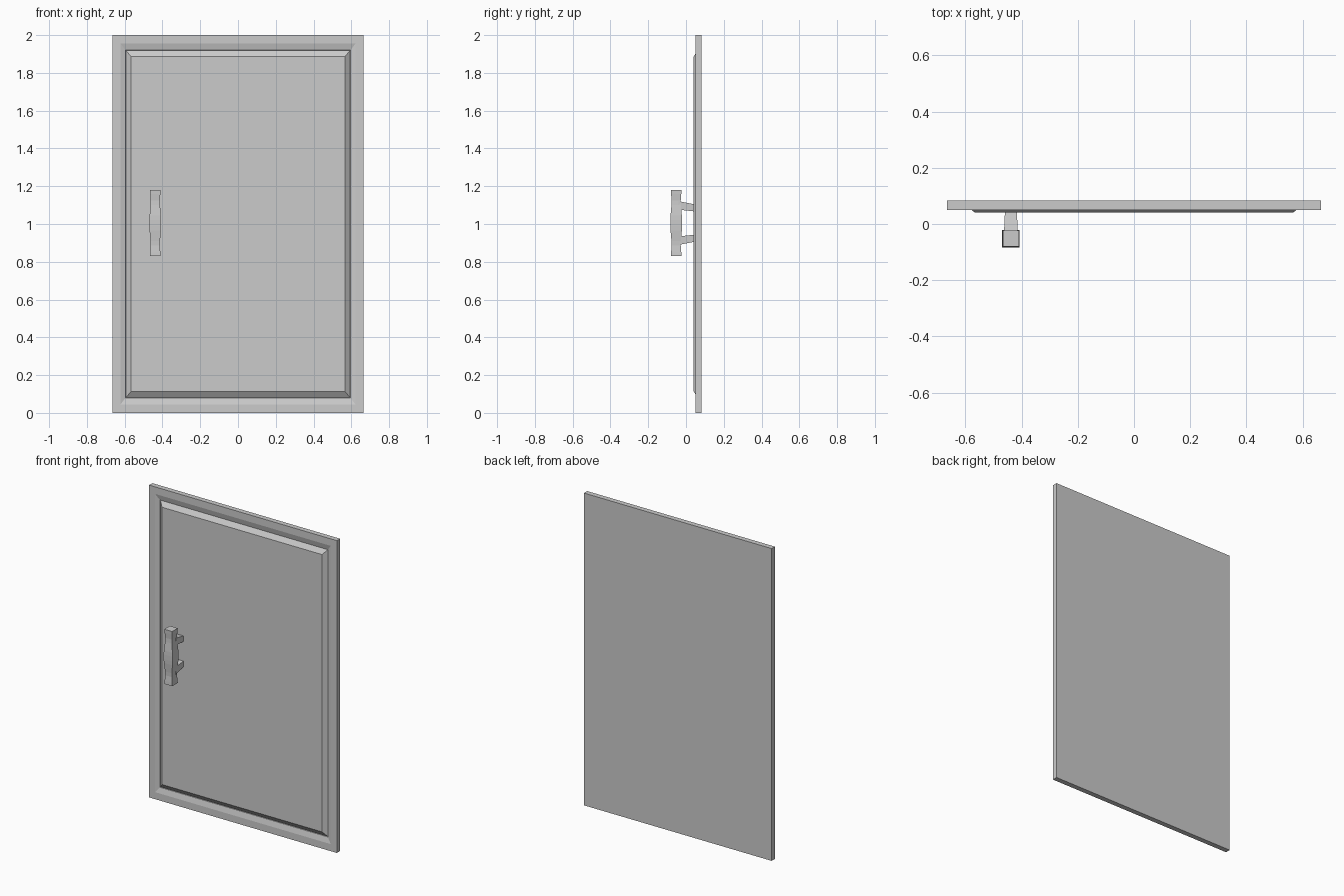
import bpy, bmesh

if "Cube" in bpy.data.objects:
    bpy.data.objects.remove(bpy.data.objects["Cube"])

grey = bpy.data.materials.new("plain grey")
grey.use_nodes = True
colour = (0.6, 0.6, 0.6, 1)
grey.diffuse_color = colour
grey.node_tree.nodes["Principled BSDF"].inputs["Base Color"].default_value = colour


def loft(name, rings):
    """Skin a stack of four-cornered rings and cap both ends."""
    bm = bmesh.new()
    loops = [[bm.verts.new(p) for p in ring] for ring in rings]
    for a, b in zip(loops, loops[1:]):
        for i in range(4):
            j = (i + 1) % 4
            bm.faces.new((a[i], a[j], b[j], b[i]))
    bm.faces.new(loops[0])
    bm.faces.new(loops[-1])
    bmesh.ops.recalc_face_normals(bm, faces=bm.faces)
    mesh = bpy.data.meshes.new(name)
    bm.to_mesh(mesh)
    bm.free()
    mesh.materials.append(grey)
    obj = bpy.data.objects.new(name, mesh)
    bpy.context.collection.objects.link(obj)
    return obj


# Door slab with a mitred groove around a slightly raised panel
W, H = 0.665, 2.0


def door_ring(dx, dz, y):
    x = W - dx
    return [(-x, y, dz), (x, y, dz), (x, y, H - dz), (-x, y, H - dz)]


loft("door_panel", [
    door_ring(0, 0, 0.083),
    door_ring(0, 0, 0.05),
    door_ring(0.043, 0.045, 0.05),
    door_ring(0.07, 0.08, 0.059),
    door_ring(0.071, 0.081, 0.063),
    door_ring(0.098, 0.112, 0.041),
])

# Square grip: flared ends, narrow necks and a swollen middle
HX, HY, HZ = -0.438, -0.052, 1.005
half_profile = [(0.175, 0.028), (0.155, 0.027), (0.12, 0.024), (0.095, 0.025),
                (0.04, 0.030), (0.015, 0.031)]
profile = half_profile + [(-z, r) for z, r in reversed(half_profile)]
loft("handle_grip", [
    [(HX - r, HY - r, HZ + z), (HX + r, HY - r, HZ + z),
     (HX + r, HY + r, HZ + z), (HX - r, HY + r, HZ + z)]
    for z, r in profile])

# Tapered mounts leaning towards the middle of the grip
for side, label in ((1, "upper"), (-1, "lower")):
    rings = []
    for y, w, low, high in ((-0.04, 0.025, 0.071, 0.116), (0.05, 0.021, 0.061, 0.098)):
        a, b = HZ + side * low, HZ + side * high
        rings.append([(HX - w, y, a), (HX + w, y, a), (HX + w, y, b), (HX - w, y, b)])
    loft("handle_mount_" + label, rings)
